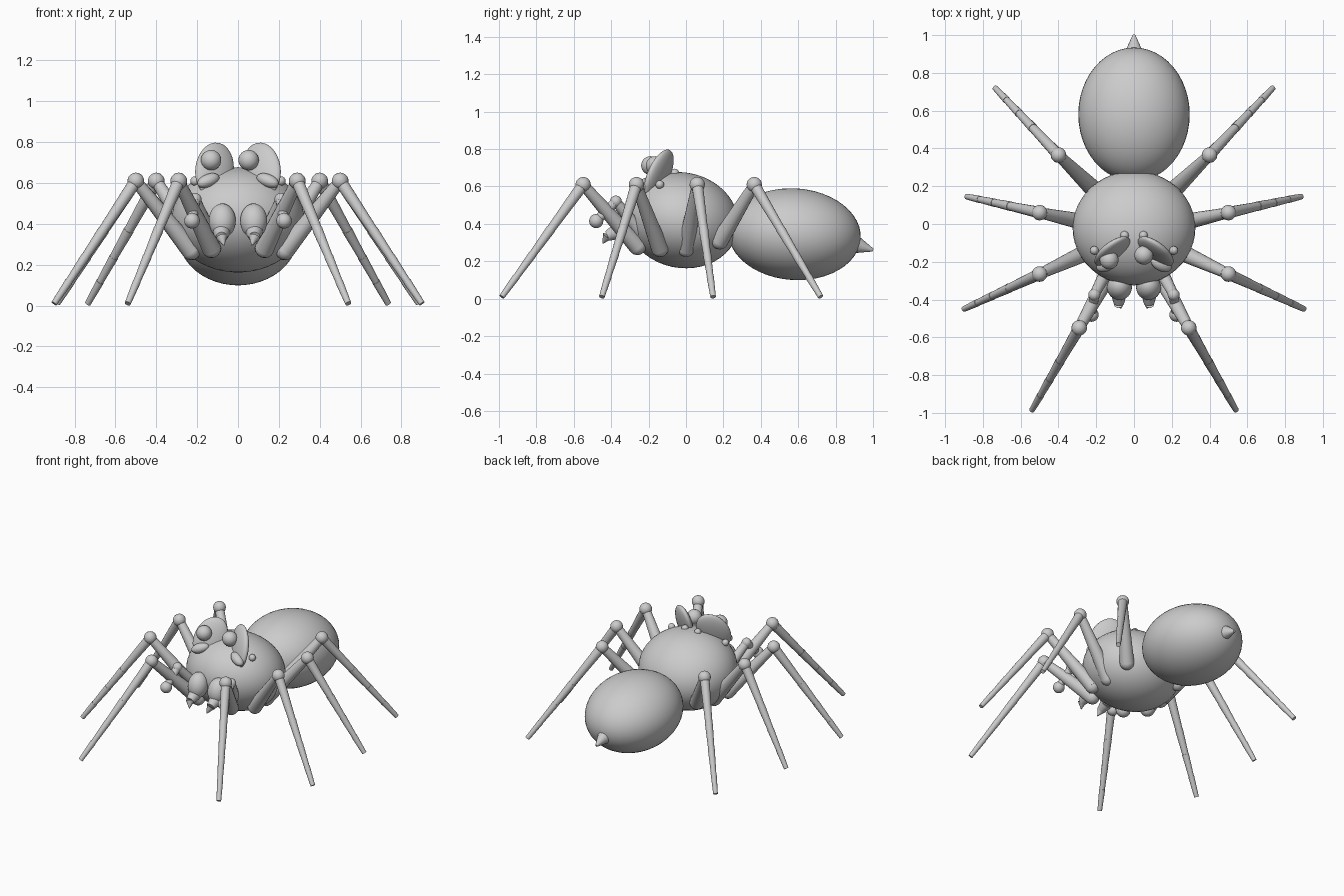
import bpy
import math
from mathutils import Vector, Euler

if "Cube" in bpy.data.objects:
    bpy.data.objects.remove(bpy.data.objects["Cube"])

grey = bpy.data.materials.new("plain grey")
grey.diffuse_color = (0.6, 0.6, 0.6, 1)
grey.use_nodes = True
grey.node_tree.nodes["Principled BSDF"].inputs["Base Color"].default_value = grey.diffuse_color


def finish(name):
    ob = bpy.context.object
    ob.name = name
    ob.data.materials.append(grey)
    bpy.ops.object.shade_smooth_by_angle(angle=math.radians(40))
    return ob


def ball(name, loc, radii, rot=(0, 0, 0), seg=32):
    bpy.ops.mesh.primitive_uv_sphere_add(segments=seg, ring_count=seg // 2, location=loc,
                                         rotation=[math.radians(a) for a in rot])
    bpy.context.object.scale = radii
    bpy.ops.object.transform_apply(location=False, rotation=False, scale=True)
    return finish(name)


def limb(name, a, b, r1, r2, seg=16):
    a, b = Vector(a), Vector(b)
    d = b - a
    bpy.ops.mesh.primitive_cone_add(vertices=seg, radius1=r1, radius2=r2, depth=d.length,
                                    location=(a + b) / 2)
    bpy.context.object.rotation_euler = d.to_track_quat('Z', 'Y').to_euler()
    return finish(name)


# Body
ball("thorax", (0, -0.022, 0.42), (0.325, 0.305, 0.255), (-12, 0, 0), 48)
ball("abdomen", (0, 0.58, 0.345), (0.295, 0.355, 0.245), (-4, 0, 0), 48)
limb("spinneret", (0, 0.90, 0.292), (0, 1.0, 0.26), 0.052, 0.008)

# Legs: hip, knee, foot on the +x side
LEGS = {
    "front_leg": ((0.13, -0.26, 0.28), (0.29, -0.55, 0.61), (0.54, -0.985, 0.01)),
    "second_leg": ((0.23, -0.14, 0.27), (0.50, -0.265, 0.61), (0.90, -0.45, 0.01)),
    "third_leg": ((0.22, 0.00, 0.27), (0.50, 0.06, 0.61), (0.885, 0.145, 0.01)),
    "back_leg": ((0.21, 0.18, 0.31), (0.40, 0.365, 0.61), (0.735, 0.72, 0.01)),
}

for side, s in (("right", 1), ("left", -1)):
    def m(p):
        return Vector((p[0] * s, p[1], p[2]))

    for part, (hip, knee, foot) in LEGS.items():
        n = f"{side}_{part}"
        hip, knee, foot = m(hip), m(knee), m(foot)
        limb(n + "_thigh", hip, knee, 0.047, 0.028)
        ball(n + "_hip", hip, (0.047,) * 3, seg=16)
        ball(n + "_knee", knee, (0.041,) * 3, seg=20)
        # Shin in four tapering segments
        cuts = (0, 0.4, 0.62, 0.82, 1)
        for i in range(4):
            t0, t1 = cuts[i], cuts[i + 1]
            limb(f"{n}_shin_{i + 1}", knee.lerp(foot, t0), knee.lerp(foot, t1),
                 0.031 - 0.014 * t0, 0.029 - 0.014 * t1)

    # Jaws and fangs
    ball(f"{side}_jaw", m((0.077, -0.335, 0.415)), (0.066, 0.066, 0.086), (-15, 0, 0))
    limb(f"{side}_fang_base", m((0.08, -0.37, 0.36)), m((0.08, -0.42, 0.335)), 0.042, 0.028)
    limb(f"{side}_fang_tip", m((0.08, -0.42, 0.335)), m((0.068, -0.445, 0.295)), 0.028, 0.002)

    # Feelers beside the jaws
    base, joint, tip = m((0.14, -0.24, 0.35)), m((0.21, -0.375, 0.52)), m((0.225, -0.48, 0.415))
    limb(f"{side}_feeler_upper", base, joint, 0.036, 0.026)
    ball(f"{side}_feeler_joint", joint, (0.032,) * 3, seg=16)
    limb(f"{side}_feeler_lower", joint, tip, 0.026, 0.024)
    ball(f"{side}_feeler_tip", tip, (0.038,) * 3, seg=20)

    # Big tilted eye discs
    ball(f"{side}_eye_disc", m((0.115, -0.145, 0.665)), (0.103, 0.036, 0.145),
         (-18, -25 * s, -23 * s))
    # Low flattened eyes and small rear eyes
    ball(f"{side}_low_eye", m((0.145, -0.215, 0.612)), (0.06, 0.035, 0.032), (0, 20 * s, -25 * s))
    ball(f"{side}_rear_eye", m((0.05, -0.06, 0.672)), (0.023,) * 3, seg=16)
    ball(f"{side}_side_eye", m((0.21, -0.14, 0.61)), (0.023,) * 3, seg=16)

# Pupils, both looking the same way
ball("right_pupil", (0.052, -0.165, 0.712), (0.05,) * 3, seg=24)
ball("left_pupil", (-0.132, -0.19, 0.712), (0.05,) * 3, seg=24)
